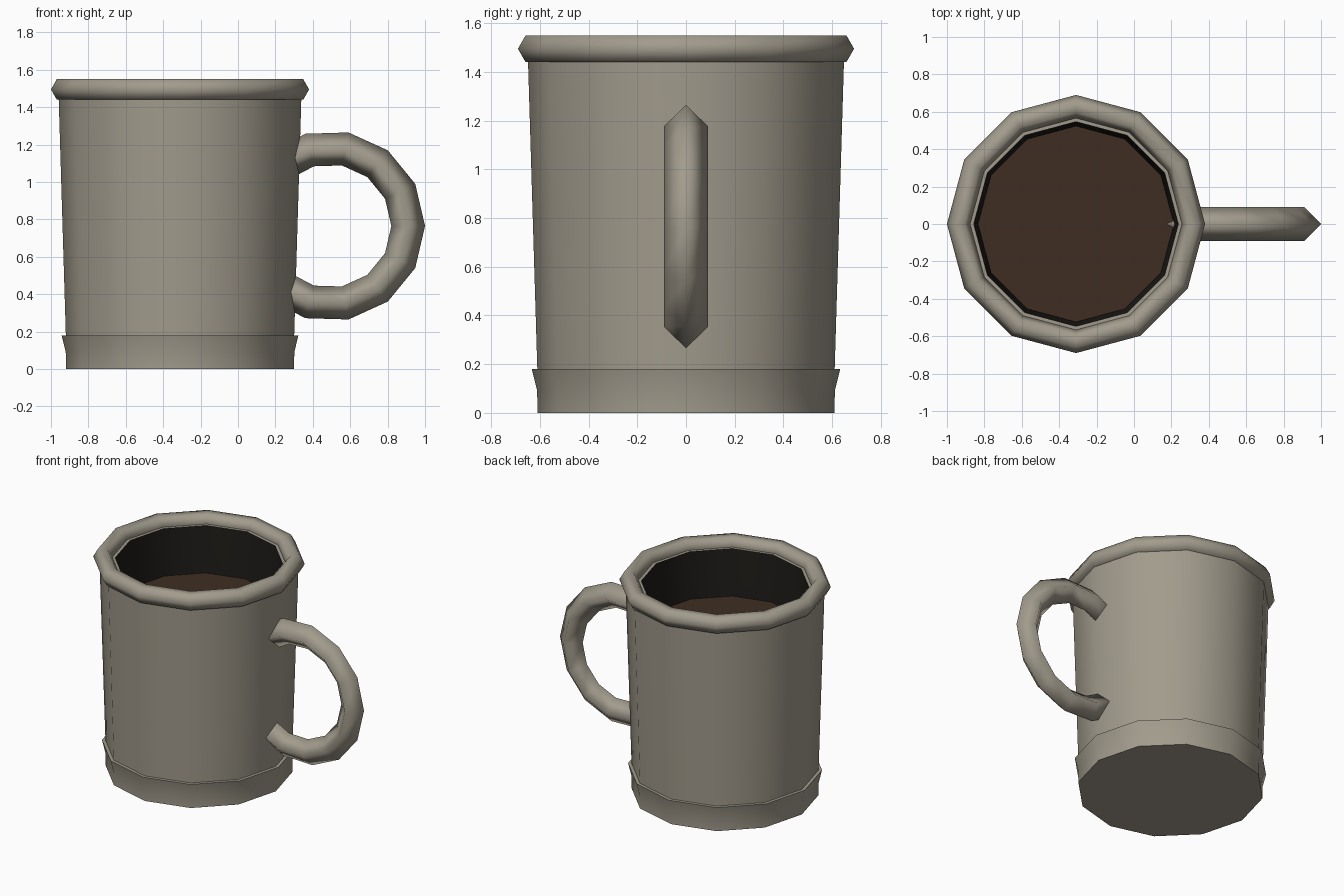
import bpy, bmesh
from math import sin, cos, pi, radians

if "Cube" in bpy.data.objects:
    bpy.data.objects.remove(bpy.data.objects["Cube"])

SIDES = 12
CX = -0.31  # mug axis


def material(name, rgb):
    m = bpy.data.materials.new(name)
    m.diffuse_color = (*rgb, 1)
    m.use_nodes = True
    m.node_tree.nodes["Principled BSDF"].inputs["Base Color"].default_value = m.diffuse_color
    return m


stone = material("stone_grey", (0.36, 0.33, 0.265))
dark = material("dark_inside", (0.012, 0.011, 0.009))
brown = material("coffee_brown", (0.05, 0.027, 0.016))


def finish(name, bm, mats, angle, flat_dark=True):
    bmesh.ops.recalc_face_normals(bm, faces=bm.faces)
    me = bpy.data.meshes.new(name)
    bm.to_mesh(me)
    bm.free()
    for m in mats:
        me.materials.append(m)
    for p in me.polygons:
        p.use_smooth = p.material_index == 0
    if angle:
        me.set_sharp_from_angle(angle=radians(angle))
    ob = bpy.data.objects.new(name, me)
    bpy.context.collection.objects.link(ob)
    return ob


def lathe(name, profile, mats, angle=40, closed=False, inner_from=99):
    """Revolve (radius, z) points; segments from inner_from on use material 1."""
    bm = bmesh.new()
    rings = []
    for r, z in profile:
        if r == 0:
            rings.append([bm.verts.new((CX, 0, z))] * SIDES)
        else:
            rings.append([bm.verts.new((CX + r * cos(2 * pi * i / SIDES),
                                        r * sin(2 * pi * i / SIDES), z))
                          for i in range(SIDES)])
    n = len(rings)
    for k in range(n if closed else n - 1):
        a, b = rings[k], rings[(k + 1) % n]
        for i in range(SIDES):
            j = (i + 1) % SIDES
            quad = list(dict.fromkeys((a[i], a[j], b[j], b[i])))
            bm.faces.new(quad).material_index = int(k >= inner_from)
    return finish(name, bm, mats, angle)


# Tapered cup wall with dark inside
lathe("mug_body", [(0, 0), (0.605, 0), (0.65, 1.49), (0.547, 1.49),
                   (0.525, 1.16), (0.48, 0.1), (0, 0.1)],
      [stone, dark], inner_from=3)

# Flared band round the foot
lathe("base_band", [(0.59, 0.0), (0.61, 0.0), (0.611, 0.09), (0.633, 0.18), (0.59, 0.18)],
      [stone], closed=True)

# Rolled rim, hexagonal section
lathe("rim", [(0.628 + 0.062 * cos(i * pi / 3), 1.495 + 0.063 * sin(i * pi / 3))
              for i in range(6)], [stone], angle=None, closed=True)

# Coffee
lathe("coffee", [(0, 1.1), (0.522, 1.1), (0.524, 1.16), (0, 1.16)], [brown])

# Handle: diamond section swept along an arc, ends buried in the wall
bm = bmesh.new()
rings = []
STEPS, HALF, R, T = 10, radians(131), 0.42, 0.09
for s in range(STEPS + 1):
    a = -HALF + 2 * HALF * s / STEPS
    ring = []
    for k in range(4):
        d = R + T * cos(k * pi / 2)
        ring.append(bm.verts.new((0.49 + d * cos(a), T * sin(k * pi / 2), 0.765 + d * sin(a))))
    rings.append(ring)
for a, b in zip(rings, rings[1:]):
    for k in range(4):
        j = (k + 1) % 4
        bm.faces.new((a[k], a[j], b[j], b[k]))
bm.faces.new(rings[0])
bm.faces.new(rings[-1])
finish("handle", bm, [stone], None)
